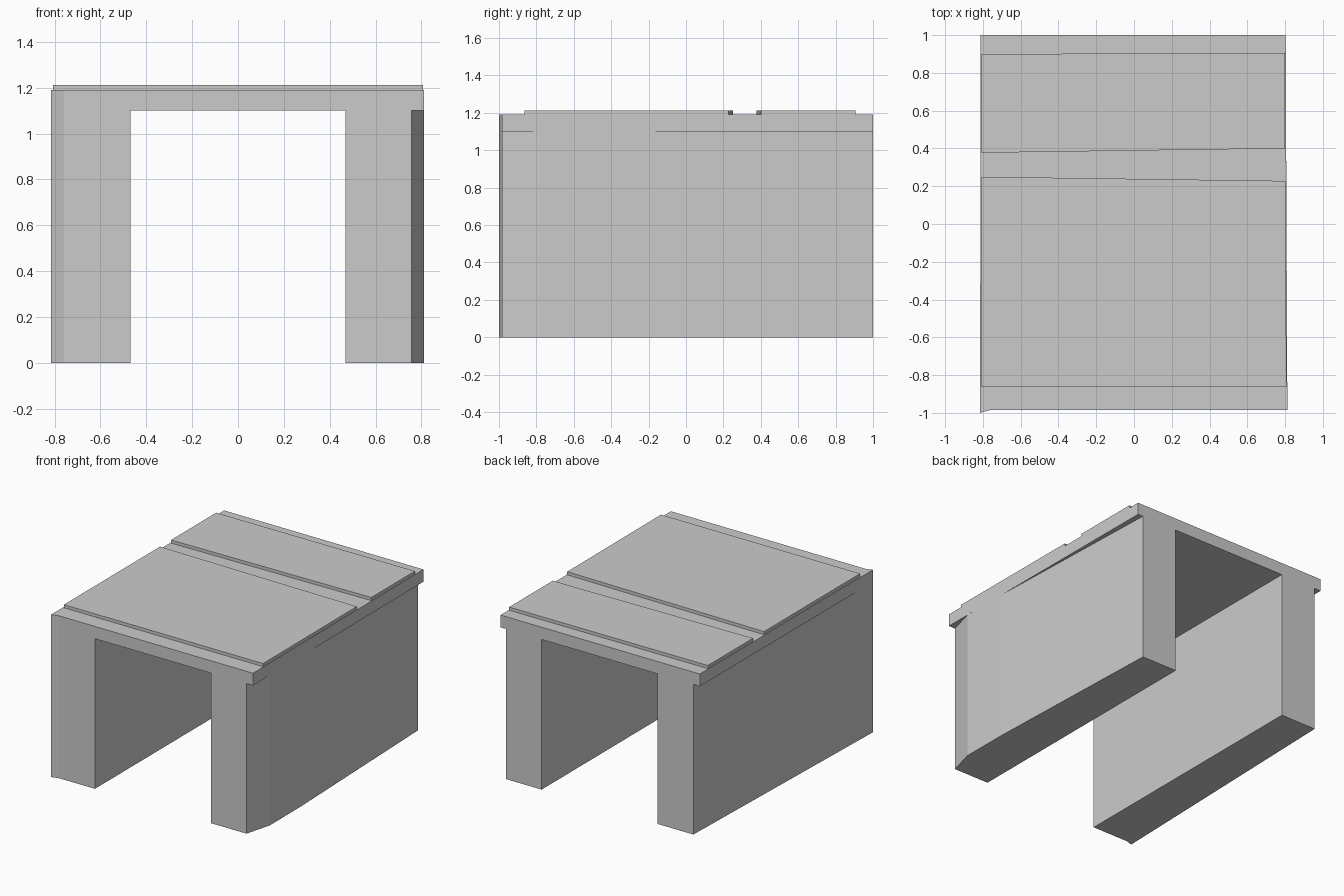
import bpy, bmesh

if "Cube" in bpy.data.objects:
    bpy.data.objects.remove(bpy.data.objects["Cube"])


def make_object(name, build):
    bm = bmesh.new()
    build(bm)
    mesh = bpy.data.meshes.new(name)
    bm.to_mesh(mesh)
    bm.free()
    obj = bpy.data.objects.new(name, mesh)
    bpy.context.collection.objects.link(obj)


def flat(bm, pts, z, up):
    """Horizontal face facing up or down."""
    face = bm.faces.new([bm.verts.new((x, y, z)) for x, y in pts])
    face.normal_update()
    if (face.normal.z > 0) != up:
        face.normal_flip()


def prism(bm, pts, z0, z1, bottom=False, top=False):
    """Upright walls on a counter-clockwise outline, with optional caps."""
    lo = [bm.verts.new((x, y, z0)) for x, y in pts]
    hi = [bm.verts.new((x, y, z1)) for x, y in pts]
    n = len(pts)
    for i in range(n):
        j = (i + 1) % n
        bm.faces.new((lo[i], lo[j], hi[j], hi[i]))
    if bottom:
        bm.faces.new(lo[::-1])
    if top:
        bm.faces.new(hi)


DECK_Z, TOP_Z, PANEL_Z = 1.10, 1.19, 1.213

# Plan outlines, counter-clockwise from the front left corner
fl, kink, fr = (-0.815, -1.0), (-0.76, -0.985), (0.812, -0.985)
br, bl = (0.803, 1.0), (-0.812, 1.0)
il_f, il_b, ir_f, ir_b = (-0.47, -0.985), (-0.47, 1.0), (0.47, -0.985), (0.47, 1.0)
left_b = (-0.76, 1.0)
chamfer, bend, flush, right_b = (0.758, -0.985), (0.811, -0.79), (0.8095, -0.43), (0.76, 1.0)
front_panel = [(-0.807, -0.863), (0.807, -0.863), (0.803, 0.228), (-0.807, 0.25)]
rear_panel = [(-0.807, 0.377), (0.80, 0.40), (0.80, 0.905), (-0.807, 0.90)]

# Side walls
make_object("left_wall", lambda bm: prism(
    bm, [fl, kink, il_f, il_b, left_b], 0, DECK_Z, bottom=True))
make_object("right_wall", lambda bm: prism(
    bm, [ir_f, chamfer, bend, flush, right_b, ir_b], 0, DECK_Z, bottom=True))

# Raised top panels
make_object("front_top_panel", lambda bm: prism(bm, front_panel, TOP_Z, PANEL_Z, top=True))
make_object("rear_top_panel", lambda bm: prism(bm, rear_panel, TOP_Z, PANEL_Z, top=True))


# Roof slab with exposed ledges, groove, ceiling and overhangs
def roof(bm):
    prism(bm, [fl, kink, fr, br, bl], DECK_Z, TOP_Z)
    a, b, c, d = front_panel
    e, f, g, h = rear_panel
    for pts in ([fl, kink, fr, b, a], [d, c, f, e], [h, g, br, bl],
                [fl, a, d, e, h, bl], [fr, br, g, f, c, b]):
        flat(bm, pts, TOP_Z, True)
    for pts in ([il_f, ir_f, ir_b, il_b], [fl, left_b, bl],
                [chamfer, fr, bend], [flush, br, right_b]):
        flat(bm, pts, DECK_Z, False)


make_object("roof_slab", roof)
